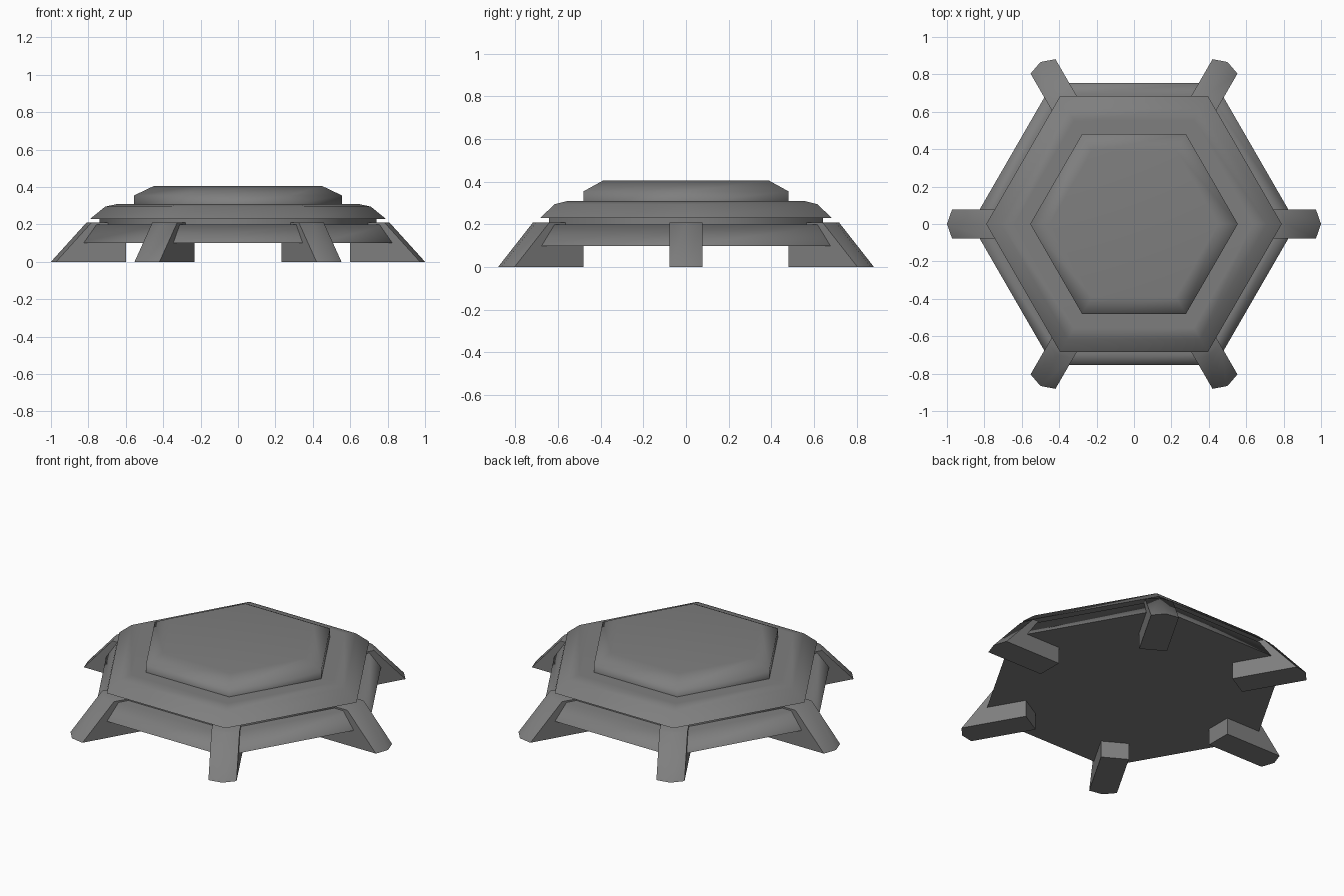
import bpy
import bmesh
from math import cos, sin, pi, radians
from mathutils import Matrix

if "Cube" in bpy.data.objects:
    bpy.data.objects.remove(bpy.data.objects["Cube"], do_unlink=True)

SIDES = 6

grey = bpy.data.materials.new("dark_grey_metal")
colour = (0.21, 0.21, 0.21, 1)
grey.use_nodes = True
grey.diffuse_color = colour
grey.node_tree.nodes["Principled BSDF"].inputs["Base Color"].default_value = colour


def finish(name, bm):
    """Turn a bmesh into a smooth object whose hard edges stay crisp."""
    bmesh.ops.recalc_face_normals(bm, faces=bm.faces[:])
    mesh = bpy.data.meshes.new(name)
    bm.to_mesh(mesh)
    bm.free()
    mesh.materials.append(grey)
    obj = bpy.data.objects.new(name, mesh)
    bpy.context.collection.objects.link(obj)
    bpy.ops.object.select_all(action="DESELECT")
    obj.select_set(True)
    bpy.context.view_layer.objects.active = obj
    bpy.ops.object.shade_smooth_by_angle(angle=radians(65))
    weighted = obj.modifiers.new("weighted_normals", "WEIGHTED_NORMAL")
    weighted.keep_sharp = True
    return obj


def loft(bm, rings):
    """Skin equal rings of points and close both ends."""
    loops = [[bm.verts.new(p) for p in ring] for ring in rings]
    for low, high in zip(loops, loops[1:]):
        for i in range(len(low)):
            j = (i + 1) % len(low)
            bm.faces.new((low[i], low[j], high[j], high[i]))
    bm.faces.new(loops[0][::-1])
    bm.faces.new(loops[-1])


def hex_tier(name, profile):
    """Hexagonal tier from (corner radius, height) pairs."""
    bm = bmesh.new()
    angles = [2 * pi * i / SIDES for i in range(SIDES)]
    loft(bm, [[(r * cos(a), r * sin(a), z) for a in angles] for r, z in profile])
    return finish(name, bm)


# Stacked hexagonal body
hex_tier("base_skirt", [(0.87, 0.10), (0.80, 0.20)])
hex_tier("neck", [(0.74, 0.19), (0.74, 0.24)])
hex_tier("upper_deck", [(0.79, 0.23), (0.71, 0.295), (0.64, 0.31)])
hex_tier("top_cap", [(0.555, 0.30), (0.555, 0.355), (0.45, 0.405)])

# Sloping legs with a shallow pointed toe, one at each corner
HALF = 0.077


def leg_ring(toe, z):
    return [(0.60, -HALF, z), (toe - 0.027, -HALF, z), (toe, 0, z),
            (toe - 0.027, HALF, z), (0.60, HALF, z)]


for i in range(SIDES):
    bm = bmesh.new()
    loft(bm, [leg_ring(1.0, 0.0), leg_ring(0.81, 0.21)])
    bm.transform(Matrix.Rotation(2 * pi * i / SIDES, 4, "Z"))
    finish(f"leg_{i + 1}", bm)
